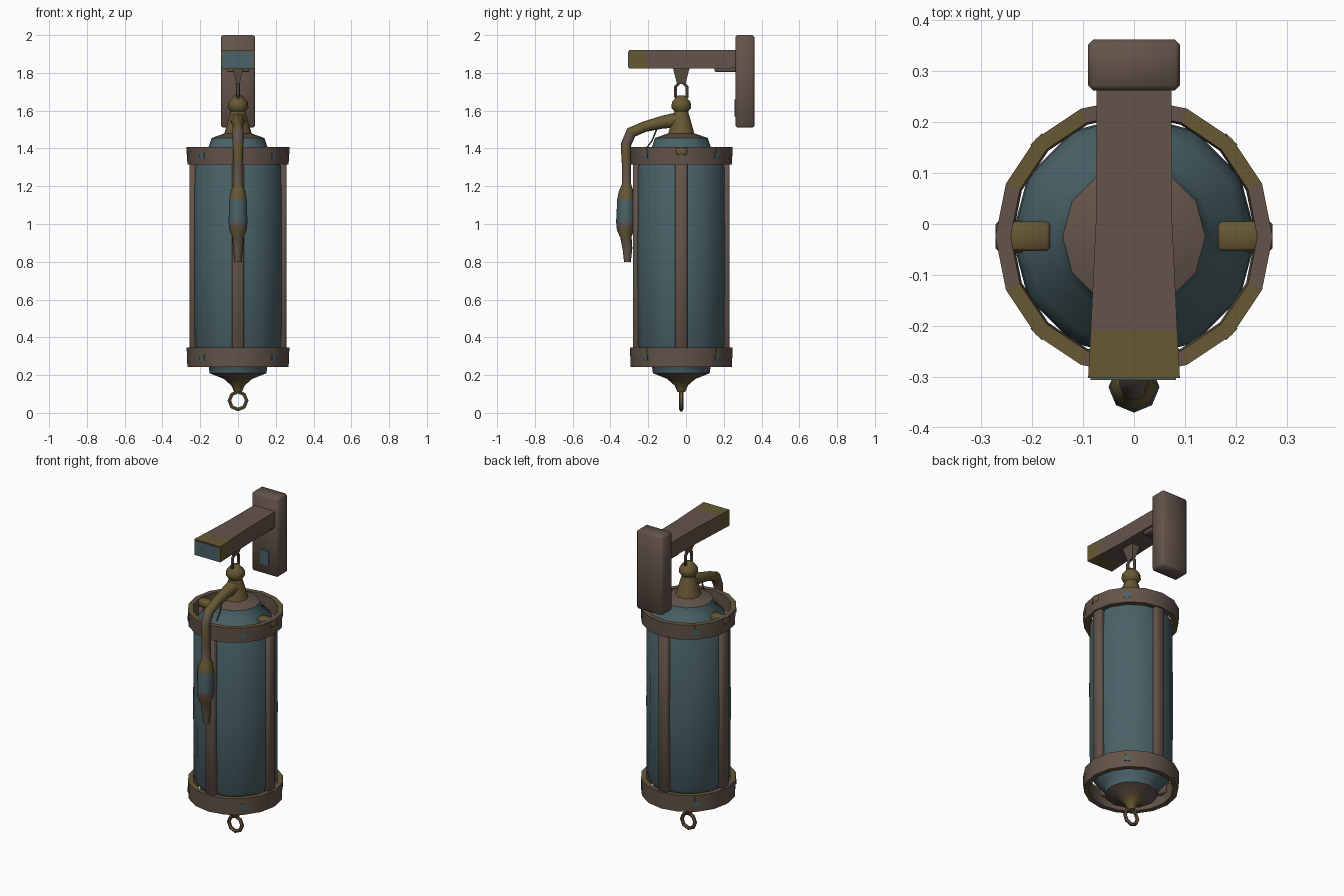
import bpy, bmesh
from math import sin, cos, pi, radians, degrees, atan2
from mathutils import Vector, Matrix

if "Cube" in bpy.data.objects:
    bpy.data.objects.remove(bpy.data.objects["Cube"])


def material(name, rgb):
    m = bpy.data.materials.new(name)
    m.use_nodes = True
    m.diffuse_color = (*rgb, 1)
    m.node_tree.nodes["Principled BSDF"].inputs["Base Color"].default_value = (*rgb, 1)
    return m


MATS = [material("weathered brown", (0.125, 0.088, 0.068)),
        material("faded teal", (0.068, 0.122, 0.138)),
        material("old brass", (0.135, 0.098, 0.034))]
BROWN, TEAL, BRASS = range(3)
CY = -0.025  # axis of the hanging canister


def finish(name, bm, loc=(0, 0, 0), angle=50):
    bmesh.ops.recalc_face_normals(bm, faces=bm.faces)
    me = bpy.data.meshes.new(name)
    bm.to_mesh(me)
    bm.free()
    ob = bpy.data.objects.new(name, me)
    bpy.context.collection.objects.link(ob)
    ob.location = loc
    for m in MATS:
        me.materials.append(m)
    bpy.ops.object.select_all(action="DESELECT")
    ob.select_set(True)
    bpy.context.view_layer.objects.active = ob
    bpy.ops.object.shade_smooth_by_angle(angle=radians(angle))
    return ob


def skin(name, rings, mats, closed=False, loc=(0, 0, 0), angle=50):
    """Join rings of points; one material per gap between rings."""
    bm = bmesh.new()
    rows = [[bm.verts.new(p) for p in r] for r in rings]
    n = len(rows[0])
    pairs = list(zip(rows, rows[1:] + rows[:1])) if closed else list(zip(rows, rows[1:]))
    for (a, b), m in zip(pairs, mats):
        for i in range(n):
            j = (i + 1) % n
            bm.faces.new((a[i], a[j], b[j], b[i])).material_index = m
    if not closed:
        bm.faces.new(rows[0]).material_index = mats[0]
        bm.faces.new(rows[-1]).material_index = mats[-1]
    return finish(name, bm, loc, angle)


def lathe(name, profile, mats, n=12, closed=False, angle=50):
    rings = [[(r * cos(2 * pi * i / n), r * sin(2 * pi * i / n), z) for i in range(n)]
             for r, z in profile]
    return skin(name, rings, mats, closed, (0, CY, 0), angle)


def tube(name, path, radii, mats, n=8, closed=False, side=Vector((1, 0, 0))):
    """Sweep a round section along a flat path; side is the path plane's normal."""
    pts = [Vector(p) for p in path]
    rings = []
    for i, p in enumerate(pts):
        a = pts[i - 1] if closed or i else p
        b = pts[(i + 1) % len(pts)] if closed or i < len(pts) - 1 else p
        up = side.cross((b - a).normalized())
        rings.append([p + radii[i] * (cos(2 * pi * k / n) * side + sin(2 * pi * k / n) * up)
                      for k in range(n)])
    return skin(name, rings, mats, closed)


def box(name, lo, hi, mat=BROWN, bevel=0.006):
    bm = bmesh.new()
    lo, hi = Vector(lo), Vector(hi)
    bmesh.ops.create_cube(bm, size=1, matrix=Matrix.Translation((lo + hi) / 2)
                          @ Matrix.Diagonal((*(hi - lo), 1)))
    if bevel:
        bmesh.ops.bevel(bm, geom=bm.edges[:], offset=bevel, segments=1, affect="EDGES")
    for f in bm.faces:
        f.material_index = mat
    return finish(name, bm)


# Canister body with tapered shoulder, domed cap and pointed base
lathe("canister_body",
      [(0.02, 0.11), (0.035, 0.145), (0.075, 0.18), (0.15, 0.21), (0.155, 0.245), (0.215, 0.32),
       (0.237, 0.36), (0.24, 0.8), (0.237, 1.3), (0.215, 1.35), (0.155, 1.41), (0.14, 1.455), (0.07, 1.48)],
      [BRASS, BRASS, BROWN, TEAL, TEAL, TEAL, TEAL, TEAL, TEAL, TEAL, TEAL, BROWN])

# Brass neck and collar
lathe("neck", [(0.078, 1.46), (0.058, 1.53), (0.038, 1.595), (0.055, 1.615), (0.052, 1.645), (0.02, 1.68)],
      [BRASS] * 5, n=10)

# Rim hoops with worn brass and teal patches on the diagonals
for name, z0, z1 in (("lower_hoop", 0.242, 0.345), ("upper_hoop", 1.315, 1.408)):
    ob = lathe(name, [(0.238, z0), (0.268, z0), (0.272, z1), (0.242, z1)], [BROWN] * 4,
               n=16, closed=True, angle=40)
    for f in ob.data.polygons:
        c = f.center
        turn = degrees(atan2(c.y, c.x)) % 90
        if abs(f.normal.z) > 0.7 and 30 < turn < 60:
            f.material_index = BRASS
    for k in range(4):
        a = radians(45 + 90 * k)
        for dz, w, m in ((0.0, 0.016, TEAL), (0.035, 0.012, BRASS)):
            patch = box(name + "_wear", (-0.003, -w, -w), (0.003, w, w), m, 0)
            patch.location = (0.268 * cos(a), CY + 0.268 * sin(a), (z0 + z1) / 2 + dz)
            patch.rotation_euler.z = a

# Four upright posts between the hoops
for name, a in (("left_post", 0), ("back_post", 90), ("right_post", 180), ("front_post", 270)):
    post = box(name, (0.215, -0.032, 0.3), (0.256, 0.032, 1.36))
    post.location.y = CY
    post.rotation_euler.z = radians(a)

# Brass tabs joining the shoulder and the upper hoop
for side, s in (("left", 1), ("right", -1)):
    xs = sorted((s * 0.165, s * 0.272))
    box(side + "_tab", (xs[0], CY - 0.028, 1.365), (xs[1], CY + 0.03, 1.405), BRASS)

# Hose from the neck, ending in a grip and nozzle
tube("hose",
     [(0, -0.04, 1.55), (0, -0.12, 1.54), (0, -0.22, 1.515), (0, -0.29, 1.485), (0, -0.318, 1.42),
      (0, -0.315, 1.32), (0, -0.315, 1.21), (0, -0.316, 1.17), (0, -0.318, 1.13), (0, -0.32, 1.01),
      (0, -0.32, 0.97), (0, -0.318, 0.93), (0, -0.31, 0.87), (0, -0.31, 0.8)],
     [0.042, 0.034, 0.028, 0.03, 0.028, 0.025, 0.025, 0.04, 0.046, 0.05, 0.046, 0.03, 0.026, 0.018],
     [BRASS, BRASS, BRASS, BROWN, BRASS, BROWN, BRASS, BRASS, TEAL, BROWN, BRASS, BROWN, BROWN])
tube("hose_wire", [(0, -0.21, 1.40), (0, -0.18, 1.44), (0, -0.14, 1.54), (0, -0.12, 1.57)],
     [0.004, 0.004, 0.005, 0.007], [BROWN] * 3, n=5)

# Pull loop below the base, and hanging link above the neck
loop = [(0.046 * sin(2 * pi * i / 8), CY, 0.065 + 0.047 * cos(2 * pi * i / 8)) for i in range(8)]
tube("pull_loop", loop, [0.011] * 8, [BROWN, BRASS] * 4, 6, True, Vector((0, 1, 0)))
link = [(0, CY + 0.035 * sin(2 * pi * i / 6), 1.7 + 0.055 * cos(2 * pi * i / 6)) for i in range(6)]
tube("hanging_link", link, [0.01] * 6, [BROWN] * 6, 6, True)

# Tapered lug under the arm
skin("arm_lug", [[(x * w, CY + y * d, z) for x, y in ((-1, -1), (1, -1), (1, 1), (-1, 1))]
                 for w, d, z in ((0.008, 0.022, 1.74), (0.03, 0.045, 1.83))], [BROWN], angle=30)

# Arm: brown beam flaring to a brass end with a teal face
skin("arm", [[(x * w, y, z) for x, z in ((-1, z0), (1, z0), (1, 1.92), (-1, 1.92))]
             for y, w, z0 in ((-0.302, 0.09, 1.822), (-0.21, 0.085, 1.822), (0.0, 0.075, 1.822), (0.28, 0.073, 1.825))],
     [BRASS, BROWN, BROWN], angle=30)
box("arm_end_face", (-0.085, -0.306, 1.828), (0.082, -0.3, 1.914), TEAL, 0)
box("arm_brace", (-0.06, 0.15, 1.805), (0.06, 0.27, 1.83))

# Wall plate with a worn teal spot low on its front
box("wall_plate", (-0.09, 0.262, 1.51), (0.09, 0.362, 2.0), BROWN, 0.01)
box("plate_wear", (-0.03, 0.258, 1.57), (0.03, 0.264, 1.66), TEAL, 0)
